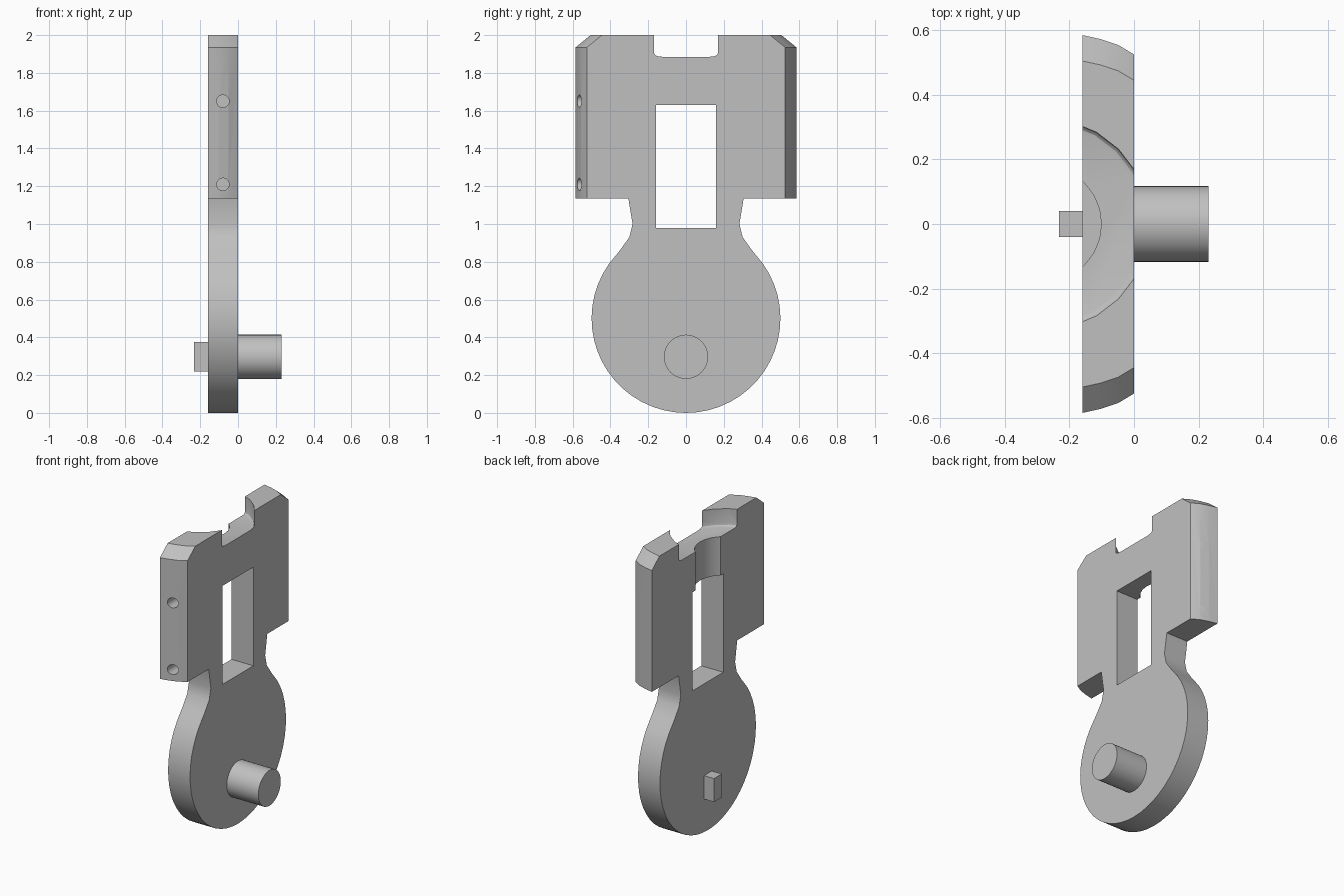
import bpy, bmesh
from math import sin, cos, radians, pi
from mathutils import Matrix, Vector

if "Cube" in bpy.data.objects:
    bpy.data.objects.remove(bpy.data.objects["Cube"])

grey = bpy.data.materials.new("plain grey")
grey.use_nodes = True
COLOUR = (0.53, 0.53, 0.53, 1)
grey.diffuse_color = COLOUR
grey.node_tree.nodes["Principled BSDF"].inputs["Base Color"].default_value = COLOUR

BACK, THICK = -0.16, 0.16   # plate runs from x = BACK to x = 0


def finish(bm, name):
    bmesh.ops.recalc_face_normals(bm, faces=bm.faces[:])
    mesh = bpy.data.meshes.new(name)
    bm.to_mesh(mesh)
    bm.free()
    obj = bpy.data.objects.new(name, mesh)
    bpy.context.collection.objects.link(obj)
    mesh.materials.append(grey)
    return obj


def loft(name, rings):
    """Closed solid through a stack of matching outlines."""
    bm = bmesh.new()
    loops = [[bm.verts.new(p) for p in ring] for ring in rings]
    bm.faces.new(loops[0])
    bm.faces.new(loops[-1])
    n = len(loops[0])
    for a, b in zip(loops, loops[1:]):
        for i in range(n):
            j = (i + 1) % n
            bm.faces.new((a[i], a[j], b[j], b[i]))
    return finish(bm, name)


def box(name, x, y, z):
    return loft(name, [[(x[0], y[0], h), (x[1], y[0], h), (x[1], y[1], h), (x[0], y[1], h)] for h in z])


def cylinder(name, start, end, radius, sides, round_bottom=0):
    start, end = Vector(start), Vector(end)
    axis = end - start
    bm = bmesh.new()
    bmesh.ops.create_cone(bm, cap_ends=True, segments=sides, radius1=radius,
                          radius2=radius, depth=axis.length)
    if round_bottom:
        low = [e for e in bm.edges if all(v.co.z < 0 for v in e.verts)]
        bmesh.ops.bevel(bm, geom=low, offset=round_bottom, segments=3,
                        profile=0.5, affect='EDGES')
    turn = axis.to_track_quat('Z', 'Y').to_matrix().to_4x4()
    bm.transform(Matrix.Translation((start + end) / 2) @ turn)
    return finish(bm, name)


def combine(target, tool, operation):
    mod = target.modifiers.new(operation.lower(), 'BOOLEAN')
    mod.operation, mod.solver, mod.object = operation, 'EXACT', tool
    bpy.context.view_layer.objects.active = target
    bpy.ops.object.modifier_apply(modifier=mod.name)
    bpy.data.objects.remove(tool)


# Wide upper plate: curved flanks, chamfered upper shoulders
def plate_ring(z, inset):
    side = [(BACK, 0.585), (-0.105, 0.573), (-0.05, 0.555), (0, 0.525)]
    return ([(x, y - inset, z) for x, y in side]
            + [(x, inset - y, z) for x, y in reversed(side)])


plate = loft("mounting_plate", [plate_ring(1.135, 0), plate_ring(1.935, 0), plate_ring(2.0, 0.08)])

# Round lower disc with a waisted neck reaching into the plate
half = [(0.305, 1.3), (0.305, 1.135), (0.283, 1.0), (0.30, 0.93), (0.35, 0.86)]
steps = 18
for i in range(steps + 1):
    a = radians(35.5 - 125.5 * i / steps)
    half.append((0.5 * cos(a), 0.5 + 0.5 * sin(a)))
outline = half + [(-y, z) for y, z in reversed(half[:-1])]
disc = loft("disc_and_neck", [[(x, y, z) for y, z in outline] for x in (BACK, 0)])
combine(plate, disc, 'UNION')

# Window, rounded recess in the top edge, and bore from recess to window
combine(plate, box("window_cutter", (-0.4, 0.2), (-0.16, 0.16), (0.98, 1.63)), 'DIFFERENCE')
combine(plate, cylinder("recess_cutter", (-0.28, 0, 1.885), (-0.28, 0, 2.2), 0.328, 24, 0.02),
        'DIFFERENCE')
combine(plate, cylinder("bore_cutter", (-0.28, 0, 1.5), (-0.28, 0, 1.95), 0.179, 24), 'DIFFERENCE')

# Two blind screw holes in each flank
for side in (-1, 1):
    for z in (1.21, 1.65):
        combine(plate, cylinder("hole_cutter", (-0.08, side * 0.46, z),
                                (-0.08, side * 0.7, z), 0.033, 20), 'DIFFERENCE')

# Round pin on one face, square-sided key on the other
pin = cylinder("round_pin", (-0.02, 0, 0.297), (0.23, 0, 0.297), 0.117, 40)
key = box("locating_key", (-0.233, -0.14), (-0.04, 0.04), (0.22, 0.375))

# Smooth the curves, keep the corners sharp
bpy.ops.object.select_all(action='DESELECT')
for obj in (plate, pin, key):
    obj.select_set(True)
bpy.context.view_layer.objects.active = plate
bpy.ops.object.shade_smooth_by_angle(angle=radians(28))
